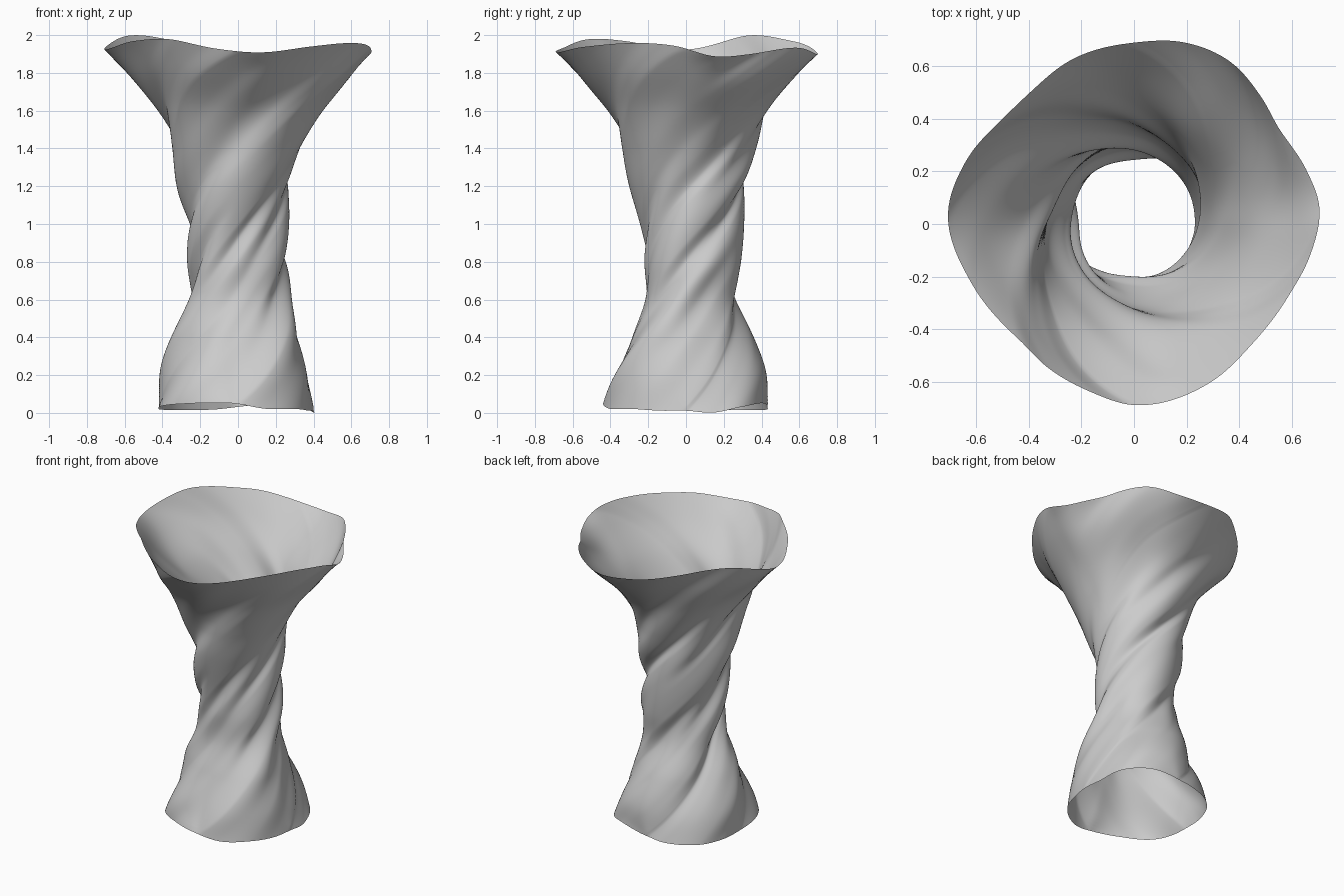
import bpy, bmesh
from math import radians, cos, sin, ceil

if "Cube" in bpy.data.objects:
    bpy.data.objects.remove(bpy.data.objects["Cube"])


def curve(points, x):
    """Smooth cubic through (x, y) points."""
    n = len(points)
    k = 0
    while k < n - 2 and x > points[k + 1][0]:
        k += 1

    def slope(j):
        a, b = points[max(j - 1, 0)], points[min(j + 1, n - 1)]
        return (b[1] - a[1]) / (b[0] - a[0])

    (x0, y0), (x1, y1) = points[k], points[k + 1]
    h = x1 - x0
    t = (x - x0) / h
    return (y0 * (1 + 2 * t) * (1 - t) ** 2 + slope(k) * h * t * (1 - t) ** 2
            + y1 * t * t * (3 - 2 * t) - slope(k + 1) * h * t * t * (1 - t))


def ring(points):
    """Repeat an angular curve on both sides so it closes smoothly."""
    return ([(a - 360, v) for a, v in points[-2:]] + points
            + [(a + 360, v) for a, v in points[:2]])


# Mean radius and twist in degrees along the height
LOW, HIGH = .03, 1.93
RADIUS = [(.03, .425), (.2, .39), (.4, .32), (.6, .25), (.8, .245), (1, .255),
          (1.2, .285), (1.4, .335), (1.6, .425), (1.8, .575), (1.93, .67)]
TWIST = [(.03, -302), (.4, -254), (.7, -206), (1.2, -108), (1.4, -72), (1.93, 0)]
UNTWIST = [(a, z) for z, a in TWIST]

# Side outlines (height, radius) at 0, 90, 180 and 270 degrees
SIDES_AT = [
    [(.03, .405), (.2, .365), (.35, .33), (.5, .285), (.65, .28), (.8, .232),
     (.9, .26), (1, .27), (1.1, .263), (1.18, .245), (1.3, .29), (1.45, .35),
     (1.6, .45), (1.8, .605), (1.93, .705)],
    [(.03, .435), (.2, .425), (.3, .4), (.45, .335), (.63, .245), (.75, .28),
     (.9, .302), (1.05, .308), (1.15, .3), (1.22, .282), (1.3, .335), (1.4, .37),
     (1.55, .395), (1.65, .46), (1.8, .58), (1.93, .688)],
    [(.03, .42), (.2, .41), (.3, .395), (.4, .355), (.5, .305), (.6, .24),
     (.66, .21), (.75, .26), (.87, .268), (.98, .24), (1.05, .263), (1.2, .325),
     (1.4, .335), (1.5, .342), (1.6, .42), (1.8, .585), (1.93, .708)],
    [(.03, .44), (.2, .36), (.35, .3), (.5, .245), (.65, .205), (.8, .22),
     (.92, .2), (1, .235), (1.2, .3), (1.3, .32), (1.45, .328), (1.55, .37),
     (1.7, .49), (1.8, .57), (1.93, .69)],
]

# Rim outlines (angle, radius)
TOP_R = ring([(5, .71), (17, .69), (33, .662), (45, .685), (60, .72), (75, .718),
              (90, .692), (110, .672), (128, .64), (142, .643), (160, .685),
              (178, .71), (200, .66), (225, .622), (240, .64), (255, .66),
              (272, .692), (295, .672), (315, .642), (335, .65), (350, .682)])
BOTTOM_R = ring([(0, .4), (20, .425), (40, .455), (60, .445), (90, .432),
                 (105, .445), (135, .46), (155, .44), (180, .42), (215, .457),
                 (240, .435), (270, .44), (290, .43), (315, .42), (340, .4)])

# Wavy rim heights
TOP = ring([(12, 1.89), (30, 1.9), (55, 1.935), (75, 1.9), (95, 1.92), (120, 1.97),
            (150, 2.0), (180, 1.925), (210, 1.97), (235, 1.98), (260, 1.93),
            (280, 1.91), (305, 1.94), (335, 1.96), (355, 1.945)])
BOTTOM = ring([(0, .01), (20, .0), (40, .03), (65, .05), (90, .03), (110, .015),
               (180, .02), (225, .045), (265, .05), (290, .02), (315, .02), (340, .01)])


def flute(phi):
    """Bulge along one twisted line: (height, offset from the mean radius)."""
    start = phi + TWIST[0][1]
    knots = [(LOW, curve(BOTTOM_R, start % 360) - RADIUS[0][1])]
    for q in range(ceil(start / 90), ceil(phi / 90)):
        z = curve(UNTWIST, q * 90 - phi)
        knots.append((z, curve(SIDES_AT[q % 4], z) - curve(RADIUS, z)))
    knots.append((HIGH, curve(TOP_R, phi % 360) - RADIUS[-1][1]))
    return knots


def blend(knots, z):
    for (z0, a), (z1, b) in zip(knots, knots[1:]):
        if z <= z1 and z1 - z0 > 1e-6:
            t = max(0, (z - z0) / (z1 - z0))
            return a + (b - a) * t * t * (3 - 2 * t)
    return knots[-1][1]


# Twisted open sleeve
SIDES, ROWS = 200, 100
bm = bmesh.new()
columns = []
for i in range(SIDES):
    phi = 360 * i / SIDES
    knots = flute(phi)
    column = []
    for j in range(ROWS + 1):
        t = j / ROWS
        zn = LOW + (HIGH - LOW) * t
        theta = phi + curve(TWIST, zn)
        r = curve(RADIUS, zn) + blend(knots, zn)
        z = (zn + (curve(TOP, theta % 360) - HIGH) * t ** 5
             + (curve(BOTTOM, theta % 360) - LOW) * (1 - t) ** 6)
        a = radians(theta)
        column.append(bm.verts.new((r * cos(a), r * sin(a), z)))
    columns.append(column)
for i in range(SIDES):
    a, b = columns[i], columns[(i + 1) % SIDES]
    for j in range(ROWS):
        bm.faces.new((a[j], b[j], b[j + 1], a[j + 1])).smooth = True

mesh = bpy.data.meshes.new("twisted_sleeve")
bm.to_mesh(mesh)
bm.free()
sleeve = bpy.data.objects.new("twisted_sleeve", mesh)
bpy.context.collection.objects.link(sleeve)

# Soften the folds slightly
smooth = sleeve.modifiers.new("soften", 'SMOOTH')
smooth.factor = .5
smooth.iterations = 1
